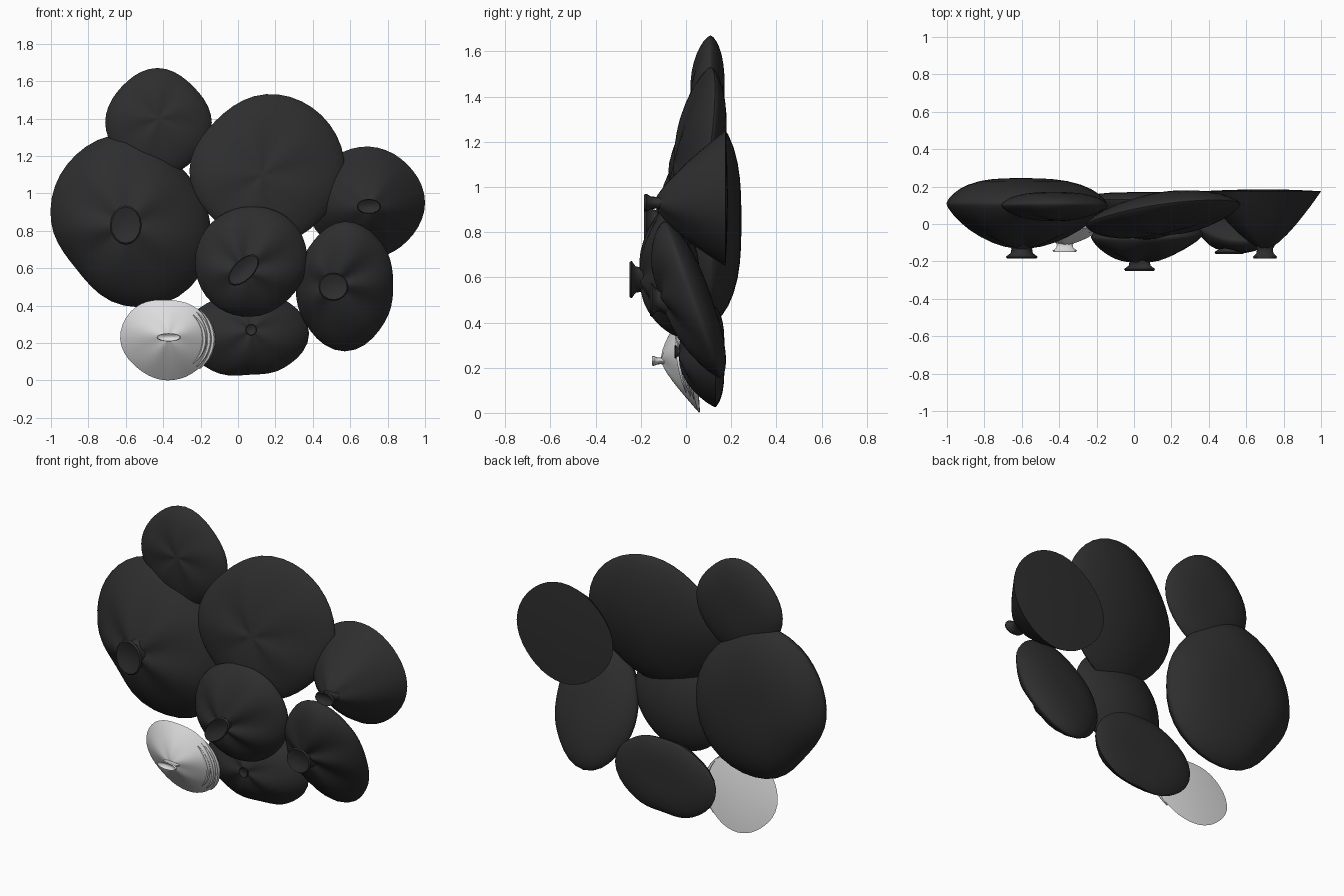
import bpy, bmesh, math

if "Cube" in bpy.data.objects:
    bpy.data.objects.remove(bpy.data.objects["Cube"])

def material(name, v):
    m = bpy.data.materials.new(name)
    m.diffuse_color = (v, v, v, 1)
    m.use_nodes = True
    m.node_tree.nodes["Principled BSDF"].inputs["Base Color"].default_value = m.diffuse_color
    return m

DARK = material("charcoal", 0.027)
LIGHT = material("pale grey", 0.72)
SEG = 40

def radius(radii, a):
    """Smooth closed interpolation through eight radii, 45 degrees apart."""
    f = (a / (2 * math.pi) * 8) % 8
    i, t = int(f), f - int(f)
    p = [radii[(i + k) % 8] for k in (-1, 0, 1, 2)]
    return p[1] + 0.5 * t * (p[2] - p[0] + t * (2 * p[0] - 5 * p[1] + 4 * p[2] - p[3]
                             + t * (3 * (p[1] - p[2]) + p[3] - p[0])))

def finish(bm, name, mat):
    bmesh.ops.recalc_face_normals(bm, faces=bm.faces[:])
    me = bpy.data.meshes.new(name)
    bm.to_mesh(me)
    bm.free()
    me.materials.append(mat)
    ob = bpy.data.objects.new(name, me)
    bpy.context.collection.objects.link(ob)
    for o in bpy.context.selected_objects:
        o.select_set(False)
    ob.select_set(True)
    bpy.context.view_layer.objects.active = ob
    bpy.ops.object.shade_smooth_by_angle(angle=math.radians(50))
    return ob

def skin(bm, rings, ends):
    """Bridge rings of points, closing both ends with a fan."""
    vs = [[bm.verts.new(p) for p in r] for r in rings]
    for a, b in zip(vs, vs[1:]):
        for i in range(len(a)):
            j = (i + 1) % len(a)
            bm.faces.new((a[i], a[j], b[j], b[i]))
    for r, e in ((vs[0], ends[0]), (vs[-1], ends[1])):
        c = bm.verts.new(e)
        for i in range(len(r)):
            bm.faces.new((r[i], r[(i + 1) % len(r)], c))

def pod(name, c, radii, focus, y_rim, y_front, y_back, tilt=(0, 0),
        p_front=2.0, p_back=2.5, pucker=0.012, fade=0, q=1.0, mat=DARK):
    """Puffy disc: rim outline drawn in to a front focus and a back centre.
    A q below 1 rounds the rim over."""
    def ring(s, front):
        p = p_front if front else p_back
        top = y_front if front else y_back
        k = 1 - s
        pts = []
        for n in range(SEG):
            a = 2 * math.pi * n / SEG
            r = radius(radii, a) * s
            x, z = r * math.cos(a), r * math.sin(a)
            lean = tilt[0] * x + tilt[1] * z
            if not front:
                lean *= s ** fade
            y = y_rim + lean + (top - y_rim) * (1 - s ** p) ** q
            if front:
                # gathered folds running out from the focus
                y += pucker * math.sin(5 * a + c[0] * 9) * 4 * s * k
                x += (focus[0] - c[0]) * k
                z += (focus[1] - c[1]) * k
            pts.append((c[0] + x, y, c[1] + z))
        return pts
    steps = (0.12, 0.25, 0.4, 0.55, 0.7, 0.82, 0.91, 0.97, 0.992)
    rings = [ring(s, True) for s in steps] + [ring(1, True)]
    rings += [ring(s, False) for s in reversed(steps)]
    bm = bmesh.new()
    skin(bm, rings, ((focus[0], y_front, focus[1]), (c[0], y_back, c[1])))
    return finish(bm, name, mat)

def knot(name, f, y_base, y_tip, rx, rz, turn=0, mat=DARK):
    """Tied end: neck that flares to an oval lip with a dished face."""
    L = y_tip - y_base
    rings = []
    for s, d in ((1.0, -0.4), (0.65, 0.2), (0.7, 0.55), (1, 0.85), (0.92, 1.0), (0.5, 0.8)):
        pts = []
        for n in range(16):
            a = 2 * math.pi * n / 16
            u, v = rx * s * math.cos(a), rz * s * math.sin(a)
            pts.append((f[0] + u * math.cos(turn) - v * math.sin(turn), y_base + L * d,
                        f[1] + u * math.sin(turn) + v * math.cos(turn)))
        rings.append(pts)
    bm = bmesh.new()
    skin(bm, rings, ((f[0], y_base - 0.4 * L, f[1]), (f[0], y_base + L * 0.7, f[1])))
    return finish(bm, name, mat)

# Upper and side pods
pod("top_left_pod", (-0.43, 1.38), (.29, .27, .29, .27, .28, .27, .29, .28),
    (-0.42, 1.4), 0.1, 0.02, 0.17, (0, 0.03), 2.4, 2.8, 0.005, q=0.65)
pod("left_pod", (-0.61, 0.85), (.46, .42, .465, .43, .39, .36, .45, .50),
    (-0.6, 0.83), 0.11, -0.13, 0.245, (0, 0), 1.6, 3, fade=4, q=0.7)
pod("centre_pod", (0.15, 1.12), (.42, .42, .41, .38, .41, .38, .40, .39),
    (0.13, 1.1), 0.045, -0.055, 0.16, (0.13, 0.15), 2.4, 2, 0.006, q=0.7)
pod("right_pod", (0.7, 0.95), (.30, .29, .30, .31, .34, .305, .30, .29),
    (0.7, 0.93), 0.175, -0.14, 0.185, (0, 0), 1.4, 2, 0.006)

# Lower pods
pod("front_middle_pod", (0.07, 0.63), (.30, .31, .30, .30, .30, .30, .29, .28),
    (0.03, 0.59), -0.06, -0.2, 0.06, (0.03, -0.06), 1.9, 2, q=0.7)
pod("lower_right_pod", (0.57, 0.52), (.26, .29, .33, .27, .26, .30, .365, .30),
    (0.51, 0.51), 0.025, -0.11, 0.11, (0, -0.35), 2.2, 2.6, q=0.65)
pod("bottom_pod", (0.06, 0.25), (.32, .26, .22, .26, .35, .28, .22, .26),
    (0.07, 0.27), 0.13, -0.03, 0.17, (0, 0), 2.0, 4, 0.008, q=0.8)
pod("pale_pod", (-0.38, 0.22), (.25, .23, .21, .24, .25, .22, .22, .23),
    (-0.37, 0.23), 0.02, -0.11, 0.035, (-0.06, -0.18), 1.4, 2, 0.004, mat=LIGHT)

# Tied knots
knot("left_knot", (-0.6, 0.83), -0.12, -0.185, 0.085, 0.105)
knot("right_knot", (0.7, 0.93), -0.12, -0.185, 0.065, 0.04)
knot("front_middle_knot", (0.03, 0.59), -0.19, -0.25, 0.105, 0.055, math.radians(45))
knot("lower_right_knot", (0.51, 0.5), -0.1, -0.16, 0.08, 0.075)
knot("bottom_knot", (0.07, 0.27), -0.02, -0.05, 0.03, 0.03)
knot("pale_knot", (-0.37, 0.23), -0.1, -0.15, 0.065, 0.022, mat=LIGHT)

# Wrinkle ridges along the right edge of the pale pod
for k, s in enumerate((0.8, 0.9, 0.98)):
    rings = []
    for n in range(11):
        a = math.radians(-45 + 9 * n)
        x, z = -0.38 + 0.25 * s * math.cos(a), 0.22 + 0.23 * s * math.sin(a)
        y = 0.02 - 0.13 * (1 - s ** 1.4) - 0.18 * (z - 0.22) - 0.06 * (x + 0.38)
        w = 0.014 * math.sin(math.pi * (n + 0.5) / 11)
        rings.append([(x + w * math.cos(b) * math.cos(a), y + w * math.sin(b),
                       z + w * math.cos(b) * math.sin(a))
                      for b in (math.pi / 3 * i for i in range(6))])
    bm = bmesh.new()
    skin(bm, rings, (rings[0][0], rings[-1][0]))
    finish(bm, "pale_ridge_%d" % (k + 1), LIGHT)
